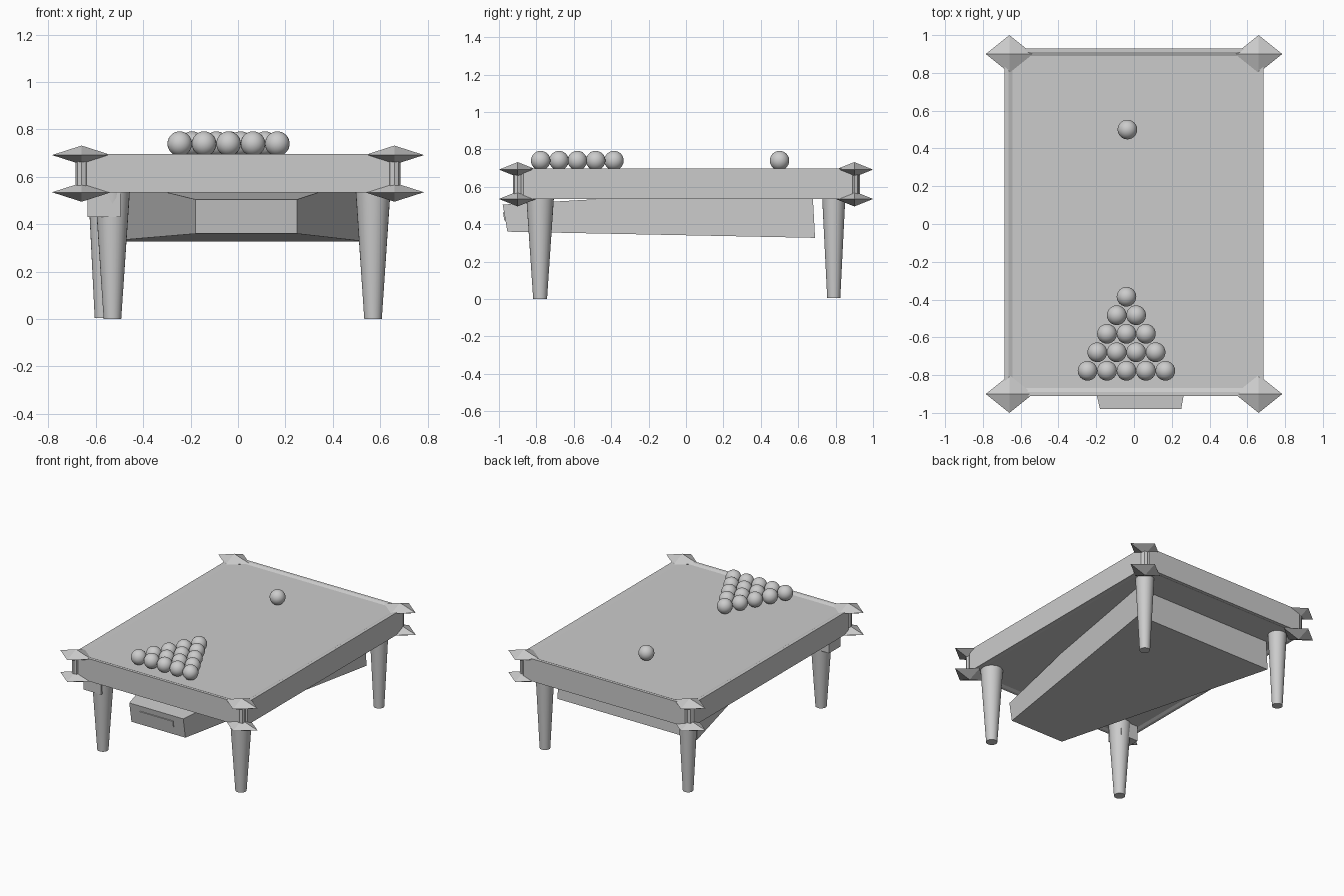
import bpy, bmesh, math

cube = bpy.data.objects.get("Cube")
if cube:
    bpy.data.objects.remove(cube, do_unlink=True)

grey = bpy.data.materials.new("plain_grey")
grey.use_nodes = True
COLOUR = (0.6, 0.6, 0.6, 1)
grey.diffuse_color = COLOUR
grey.node_tree.nodes["Principled BSDF"].inputs["Base Color"].default_value = COLOUR


def finish(name, bm, smooth=False):
    bmesh.ops.recalc_face_normals(bm, faces=bm.faces)
    mesh = bpy.data.meshes.new(name)
    bm.to_mesh(mesh)
    bm.free()
    mesh.materials.append(grey)
    obj = bpy.data.objects.new(name, mesh)
    bpy.context.collection.objects.link(obj)
    if smooth:
        bpy.ops.object.select_all(action="DESELECT")
        obj.select_set(True)
        bpy.context.view_layer.objects.active = obj
        bpy.ops.object.shade_smooth_by_angle(angle=math.radians(40))
    return obj


def cone(name, x, y, z0, z1, r0, r1, sides, smooth=False):
    bm = bmesh.new()
    bmesh.ops.create_cone(bm, cap_ends=True, segments=sides, radius1=r0,
                          radius2=r1, depth=z1 - z0)
    obj = finish(name, bm, smooth)
    obj.location = (x, y, (z0 + z1) / 2)
    return obj


def box(name, centre, size):
    bm = bmesh.new()
    bmesh.ops.create_cube(bm, size=1)
    bmesh.ops.scale(bm, vec=size, verts=bm.verts)
    obj = finish(name, bm)
    obj.location = centre
    return obj


# Table body: chamfered slab with a raised rim and recessed underside
HALF, FRONT, BACK, CUT = 0.685, -0.91, 0.93, 0.04
LOW, HIGH = 0.535, 0.697
outline = [(HALF - CUT, FRONT), (HALF, FRONT + CUT), (HALF, BACK - CUT), (HALF - CUT, BACK)]
outline += [(-x, y) for x, y in reversed(outline)]
bm = bmesh.new()
bottom = bm.faces.new([bm.verts.new((x, y, LOW)) for x, y in outline])
top = bmesh.ops.extrude_face_region(bm, geom=[bottom])["geom"]
bmesh.ops.translate(bm, vec=(0, 0, HIGH - LOW),
                    verts=[v for v in top if isinstance(v, bmesh.types.BMVert)])
if not any(f.normal.z < -0.9 for f in bm.faces if f.calc_center_median().z < LOW + 0.01):
    bm.faces.new([v for v in bm.verts if v.co.z < LOW + 0.01])
bmesh.ops.recalc_face_normals(bm, faces=bm.faces)
caps = [f for f in bm.faces if abs(f.normal.z) > 0.9]
for cap in caps:
    bmesh.ops.inset_region(bm, faces=[cap], thickness=0.022)
    bmesh.ops.inset_region(bm, faces=[cap], thickness=0.022, depth=-0.009)
finish("table_body", bm)

# Corner posts, each with a pointed stud at the top and bottom
for sx, side in ((-1, "right"), (1, "left")):
    for sy, end in ((-1, "front"), (1, "back")):
        x, y = 0.66 * sx, 0.9 * sy
        cone(f"{end}_{side}_corner_post", x, y, LOW, 0.69, 0.025, 0.025, 8)
        for z, level in ((0.535, "lower"), (0.692, "upper")):
            bm = bmesh.new()
            ring = [bm.verts.new(p) for p in
                    ((0.125, 0, 0), (0, 0.1, 0), (-0.125, 0, 0), (0, -0.1, 0))]
            for tip_z in (-0.04, 0.04):
                tip = bm.verts.new((0, 0, tip_z))
                for i in range(4):
                    bm.faces.new((ring[i], ring[(i + 1) % 4], tip))
            finish(f"{end}_{side}_{level}_stud", bm).location = (x, y, z)

# Tapered round legs
for name, x, y, foot, r0, r1 in (
        ("front_right_leg", -0.53, -0.78, 0, 0.037, 0.074),
        ("front_left_leg", 0.57, -0.78, 0, 0.037, 0.074),
        ("back_right_leg", -0.57, 0.79, 0.005, 0.035, 0.062),
        ("back_left_leg", 0.57, 0.79, 0.005, 0.035, 0.062)):
    cone(name, x, y, foot, 0.545, r0, r1, 28, True)
box("leg_block", (-0.565, -0.785, 0.485), (0.14, 0.13, 0.11))

# Ball return tray, narrow at the front and wide at the back
bm = bmesh.new()
ends = []
for x0, x1, y_low, z_low, y_top, z_top in (
        (-0.18, 0.25, -0.955, 0.36, -0.98, 0.505),
        (-0.57, 0.54, 0.69, 0.327, 0.675, 0.6)):
    ends.append([bm.verts.new(p) for p in (
        (x0, y_low, z_low), (x1, y_low, z_low), (x1, y_top, z_top), (x0, y_top, z_top))])
    bm.faces.new(ends[-1])
for i in range(4):
    j = (i + 1) % 4
    bm.faces.new((ends[0][i], ends[0][j], ends[1][j], ends[1][i]))
finish("return_tray", bm)
box("tray_handle", (0.033, -0.971, 0.442), (0.265, 0.008, 0.045)).rotation_euler.x = 0.17


# Balls: a racked triangle and a single one
def ball(name, x, y):
    bm = bmesh.new()
    bmesh.ops.create_uvsphere(bm, u_segments=24, v_segments=16, radius=0.052)
    finish(name, bm, True).location = (x, y, 0.74)


ball("cue_ball", -0.035, 0.5)
for row in range(5):
    for col in range(row + 1):
        ball(f"racked_ball_{row}_{col}", -0.04 + (col - row / 2) * 0.103, -0.385 - 0.098 * row)
